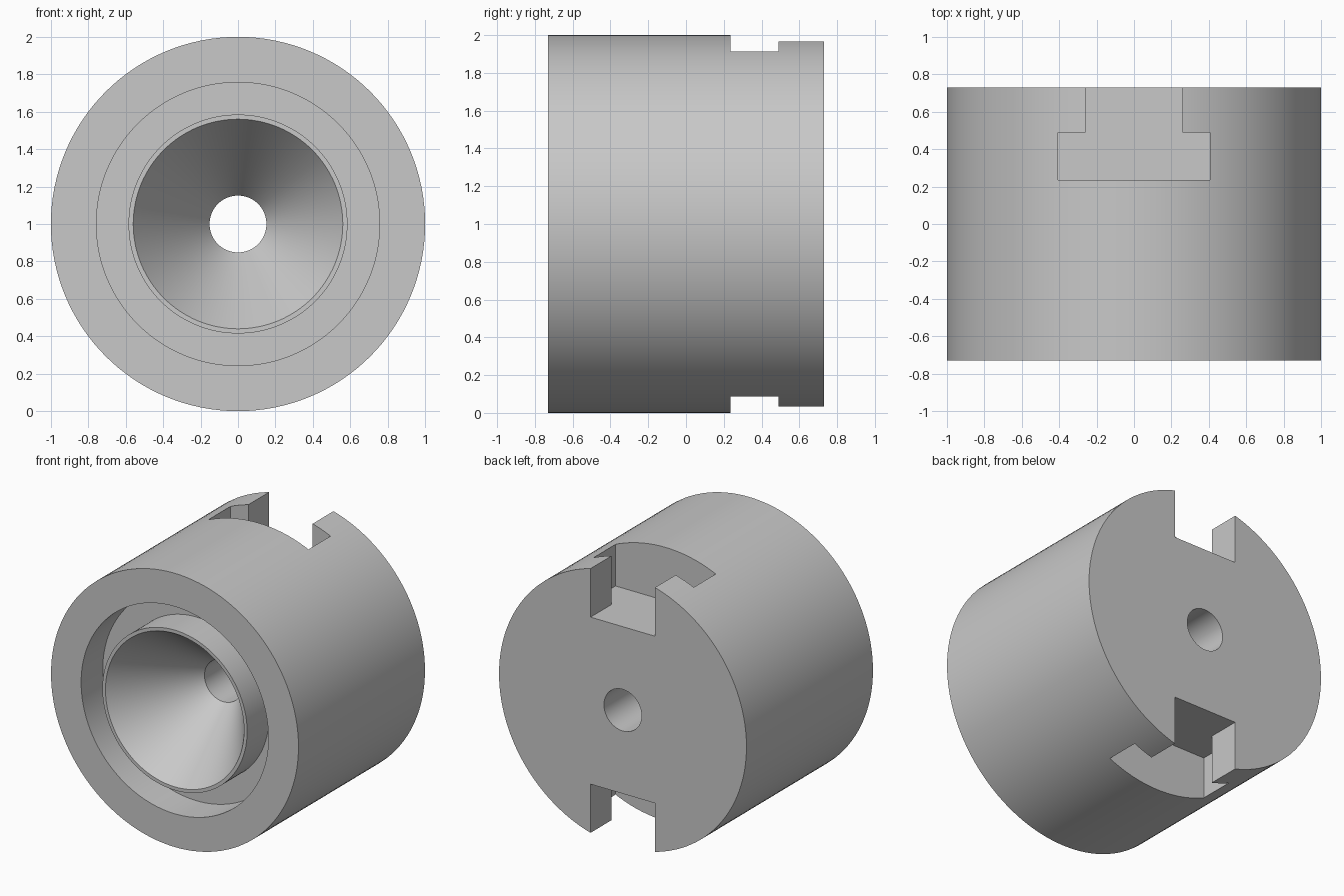
import bpy
import bmesh
import math
from mathutils import Vector

if "Cube" in bpy.data.objects:
    bpy.data.objects.remove(bpy.data.objects["Cube"], do_unlink=True)

CENTRE_Z = 1.0
FRONT, BACK = -0.73, 0.73

grey = bpy.data.materials.new("plain grey")
grey.use_nodes = True
colour = (0.58, 0.58, 0.58, 1)
grey.diffuse_color = colour
grey.node_tree.nodes["Principled BSDF"].inputs["Base Color"].default_value = colour


def make_object(name, bm):
    bmesh.ops.recalc_face_normals(bm, faces=bm.faces[:])
    mesh = bpy.data.meshes.new(name)
    bm.to_mesh(mesh)
    bm.free()
    mesh.materials.append(grey)
    obj = bpy.data.objects.new(name, mesh)
    bpy.context.collection.objects.link(obj)
    return obj


def lathe(name, profile, steps=128):
    """Turn a closed (radius, y) profile around the y axis."""
    bm = bmesh.new()
    verts = [bm.verts.new((r, y, CENTRE_Z)) for r, y in profile]
    edges = [bm.edges.new((v, verts[i - 1])) for i, v in enumerate(verts)]
    bmesh.ops.spin(bm, geom=verts + edges, cent=(0, 0, CENTRE_Z), axis=(0, 1, 0),
                   angle=math.tau, steps=steps, use_merge=True)
    bmesh.ops.remove_doubles(bm, verts=bm.verts[:], dist=0.0001)
    return make_object(name, bm)


def t_slot_cutter(name, side):
    """T-shaped prism, open at the back and outward (side is +1 top, -1 bottom)."""
    half = [(0.405, 0.235), (0.405, 0.49), (0.26, 0.49), (0.26, 0.9)]
    outline = half + [(-x, y) for x, y in reversed(half)]
    bm = bmesh.new()
    face = bm.faces.new([bm.verts.new((x, y, CENTRE_Z + side * 0.61)) for x, y in outline])
    result = bmesh.ops.extrude_face_region(bm, geom=[face], use_keep_orig=True)
    moved = [g for g in result["geom"] if isinstance(g, bmesh.types.BMVert)]
    bmesh.ops.translate(bm, verts=moved, vec=Vector((0, 0, side * 0.6)))
    obj = make_object(name, bm)
    obj.hide_render = True
    return obj


# Turned body: bore, conical mouth, thin lip, ring groove, outer wall
body = lathe("body", [
    (0.152, BACK), (0.152, FRONT + 0.56), (0.56, FRONT), (0.585, FRONT),
    (0.585, FRONT + 0.25), (0.757, FRONT + 0.25), (0.757, FRONT),
    (1.0, FRONT), (1.0, BACK),
])

# T-slots at top and bottom
bpy.ops.object.select_all(action='DESELECT')
bpy.context.view_layer.objects.active = body
body.select_set(True)
for label, side in (("top", 1), ("bottom", -1)):
    cutter = t_slot_cutter(label + "_slot_cutter", side)
    mod = body.modifiers.new(label + "_slot", 'BOOLEAN')
    mod.operation = 'DIFFERENCE'
    mod.solver = 'EXACT'
    mod.object = cutter
    bpy.ops.object.modifier_apply(modifier=mod.name)
    bpy.data.objects.remove(cutter, do_unlink=True)

bpy.ops.object.shade_smooth_by_angle(angle=math.radians(25))
